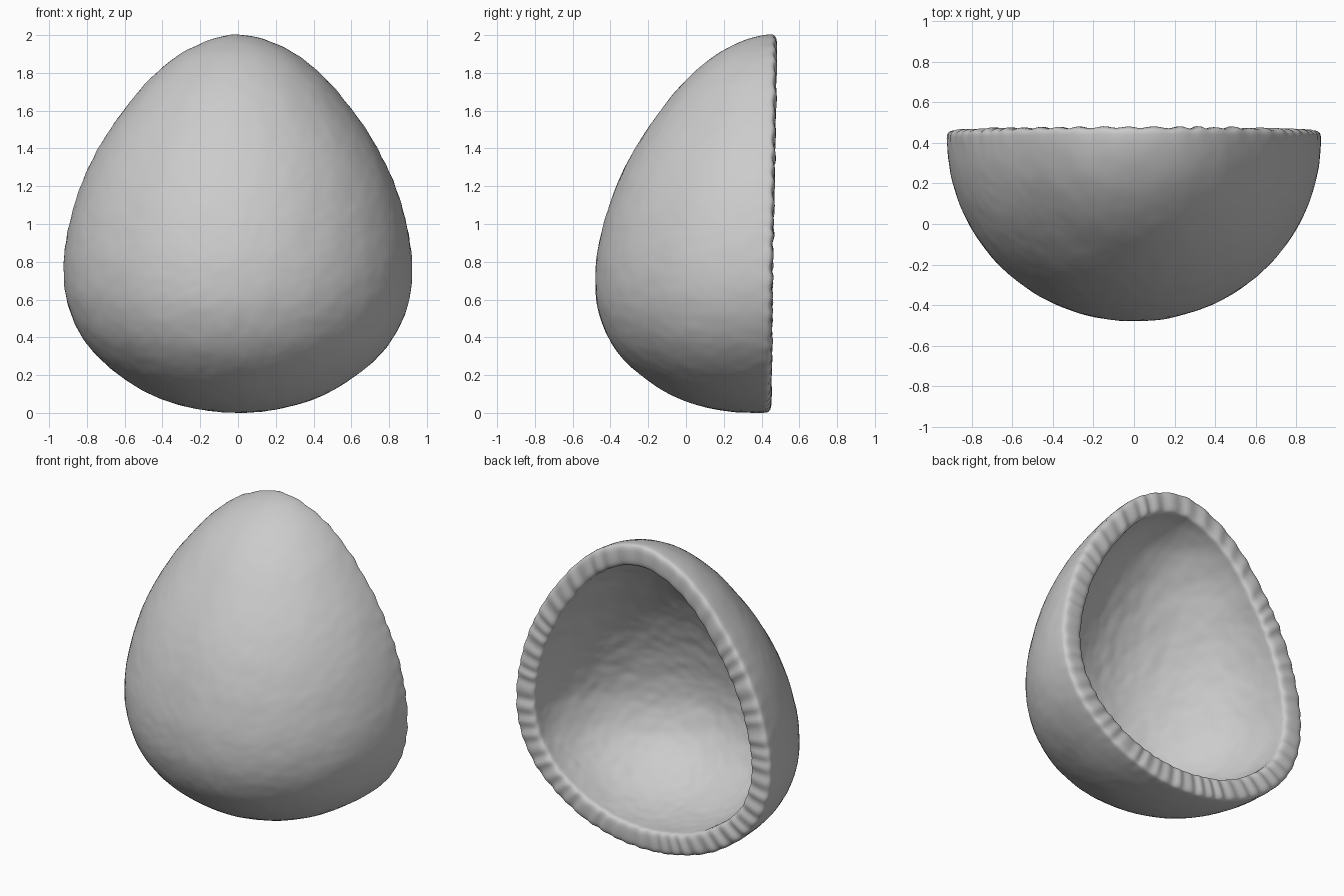
import bpy, bmesh, math
from mathutils import Vector, noise

if "Cube" in bpy.data.objects:
    bpy.data.objects.remove(bpy.data.objects["Cube"])

# Egg silhouette: (half width, height)
PROFILE = [(0, 0), (0.25, 0.027), (0.45, 0.092), (0.61, 0.186), (0.815, 0.385), (0.905, 0.59), (0.922, 0.8),
           (0.892, 1.0), (0.832, 1.2), (0.738, 1.4), (0.605, 1.6), (0.43, 1.8), (0.24, 1.935), (0, 2)]
ZC, YC, WALL = 0.8, 0.427, 0.14
POLAR = [(math.atan2(z - ZC, r), math.hypot(r, z - ZC)) for r, z in PROFILE]
POLAR = [(-math.pi - POLAR[1][0], POLAR[1][1])] + POLAR + [(math.pi - POLAR[-2][0], POLAR[-2][1])]


def egg_radius(elev):
    """Smooth radius of the egg at an elevation angle, seen from its middle."""
    i = 1
    while i < len(POLAR) - 3 and POLAR[i + 1][0] < elev:
        i += 1
    (a0, r0), (a1, r1), (a2, r2), (a3, r3) = POLAR[i - 1:i + 3]
    h = a2 - a1
    t = min(1, max(0, (elev - a1) / h))
    m1, m2 = (r2 - r0) / (a2 - a0) * h, (r3 - r1) / (a3 - a1) * h
    return ((2*t**3 - 3*t*t + 1) * r1 + (t**3 - 2*t*t + t) * m1
            + (3*t*t - 2*t**3) * r2 + (t**3 - t*t) * m2)


def shell_point(phi, theta, inset, lift):
    """phi runs round the rim, theta from the rim to the front."""
    d = Vector((math.cos(theta) * math.cos(phi), -math.sin(theta), math.cos(theta) * math.sin(phi)))
    r = egg_radius(math.asin(max(-1, min(1, d.z)))) - inset
    p = d * r
    # hand-made unevenness, stronger on the inside
    r += (0.002 + 0.015 * inset) * noise.noise(p * 7) + (0.0015 + 0.01 * inset) * noise.noise(p * 17)
    p = d * r
    p.y *= 0.978
    # the whole egg leans slightly, so the front hangs lower
    p.z += 0.05 * p.y
    p += Vector((0, YC, ZC))
    p.y += 0.016 * (p.z - 1) + lift
    return p


# Cross-section from front pole, over the rounded rim, back to the inner pole
N, M, RIM = 320, 56, 14
section = [(math.pi / 2 * (1 - j / M), 0, 0) for j in range(1, M)]
for j in range(RIM + 1):
    a = math.pi * j / RIM
    c, s = math.cos(a), math.sin(a)
    section.append((0, WALL / 2 * (1 - math.copysign(abs(c) ** 0.65, c)), 0.036 * abs(s) ** 0.65))
section += [(math.pi / 2 * j / M, WALL, 0) for j in range(1, M)]


def ridge(phi):
    """Uneven crimps across the rim."""
    q = Vector((math.cos(phi), math.sin(phi), 0))
    return math.sin(56 * phi + 3 * noise.noise(q * 4)) * (0.6 + 0.6 * noise.noise(q * 9))


bm = bmesh.new()
rings = []
for theta, inset, lift in section:
    ring = []
    for k in range(N):
        phi = 2 * math.pi * k / N
        w = ridge(phi)
        p = shell_point(phi, theta, inset, lift * (1 + 0.22 * w))
        if inset < WALL * 0.6:
            out = Vector((math.cos(phi), 0, math.sin(phi)))
            p += out * (0.002 * w * max(0, 1 - theta / 0.06) * (1 - inset / WALL))
        ring.append(bm.verts.new(p))
    rings.append(ring)
for a, b in zip(rings, rings[1:]):
    for k in range(N):
        n = (k + 1) % N
        bm.faces.new((a[k], a[n], b[n], b[k]))
for ring, inset in ((rings[0], 0), (rings[-1], WALL)):
    pole = bm.verts.new(shell_point(0, math.pi / 2, inset, 0))
    for k in range(N):
        bm.faces.new((ring[k], ring[(k + 1) % N], pole))
bmesh.ops.recalc_face_normals(bm, faces=bm.faces)

# Rest on the floor
low = min(v.co.z for v in bm.verts)
bmesh.ops.translate(bm, verts=bm.verts, vec=(0, 0, -low))
mesh = bpy.data.meshes.new("half_egg_shell")
bm.to_mesh(mesh)
bm.free()
shell = bpy.data.objects.new("half_egg_shell", mesh)
bpy.context.collection.objects.link(shell)
for f in mesh.polygons:
    f.use_smooth = True
